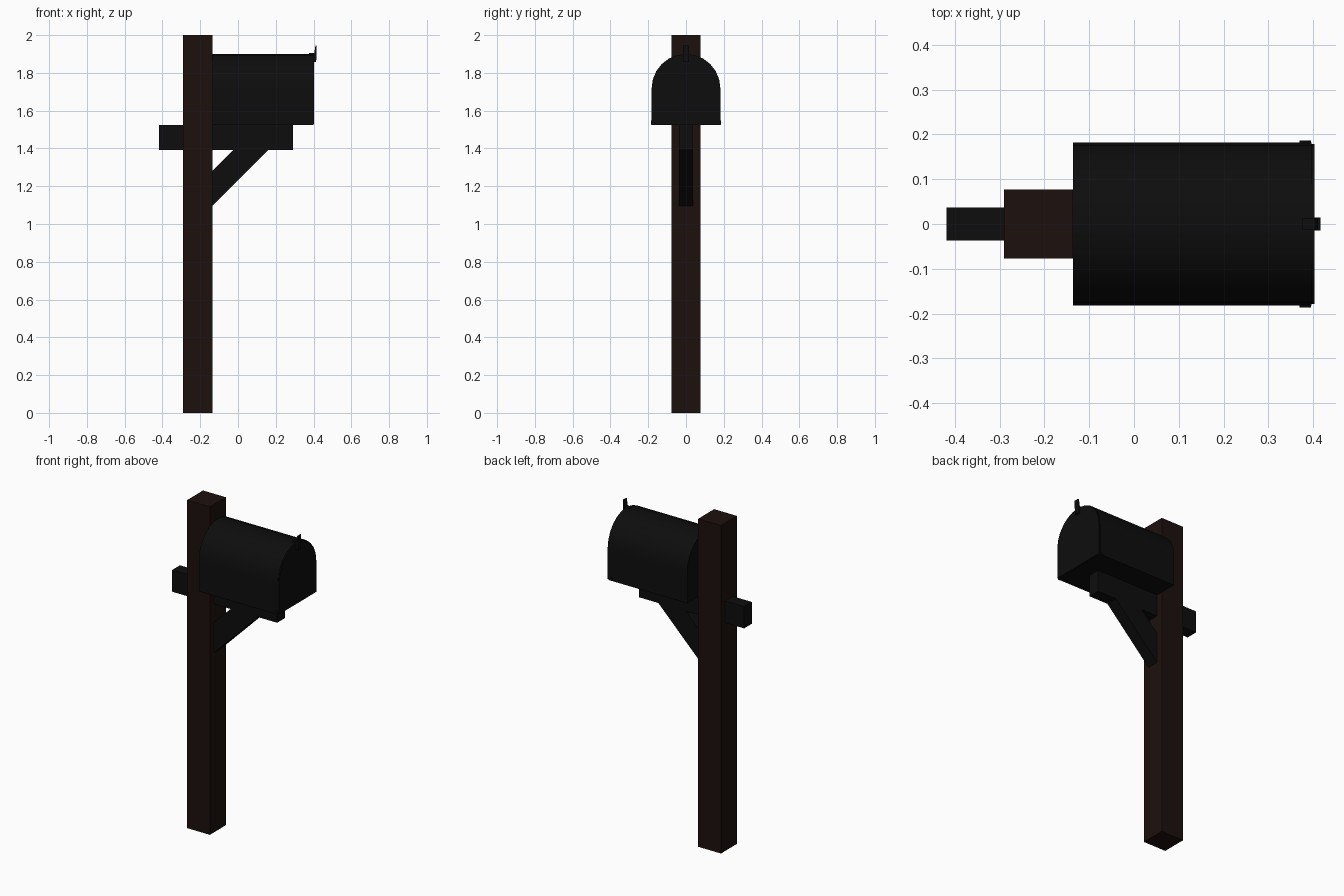
import bpy, bmesh, math
from mathutils import Vector

if "Cube" in bpy.data.objects:
    bpy.data.objects.remove(bpy.data.objects["Cube"])


def material(name, rgb):
    m = bpy.data.materials.new(name)
    m.diffuse_color = (*rgb, 1)
    m.use_nodes = True
    m.node_tree.nodes["Principled BSDF"].inputs["Base Color"].default_value = m.diffuse_color
    return m


WOOD = material("dark_wood", (0.012, 0.005, 0.004))
BLACK = material("black_paint", (0.004, 0.004, 0.004))


def prism(name, points, direction, mat):
    """Extrude a closed 3D outline along a direction."""
    bm = bmesh.new()
    face = bm.faces.new([bm.verts.new(p) for p in points])
    ext = bmesh.ops.extrude_face_region(bm, geom=[face])
    verts = [g for g in ext["geom"] if isinstance(g, bmesh.types.BMVert)]
    bmesh.ops.translate(bm, verts=verts, vec=Vector(direction))
    bmesh.ops.recalc_face_normals(bm, faces=bm.faces)
    mesh = bpy.data.meshes.new(name)
    bm.to_mesh(mesh)
    bm.free()
    mesh.materials.append(mat)
    ob = bpy.data.objects.new(name, mesh)
    bpy.context.collection.objects.link(ob)
    return ob


def side_prism(name, xz, half_y, mat):
    return prism(name, [(x, -half_y, z) for x, z in xz], (0, 2 * half_y, 0), mat)


def box(name, x0, x1, half_y, z0, z1, mat):
    return side_prism(name, [(x0, z0), (x1, z0), (x1, z1), (x0, z1)], half_y, mat)


def arch(name, x0, x1, r, z0, zc, segments=12):
    """Mailbox section: straight sides under a half circle."""
    pts = [(x0, -r, z0), (x0, r, z0)]
    for i in range(segments + 1):
        a = math.pi * i / segments
        pts.append((x0, r * math.cos(a), zc + r * math.sin(a)))
    ob = prism(name, pts, (x1 - x0, 0, 0), BLACK)
    bpy.context.view_layer.objects.active = ob
    ob.select_set(True)
    bpy.ops.object.shade_smooth_by_angle(angle=math.radians(30))
    ob.select_set(False)
    return ob


# Wooden post, cross arm and diagonal brace
box("post", -0.29, -0.136, 0.077, 0, 2, WOOD)
box("cross_arm", -0.418, 0.29, 0.037, 1.392, 1.525, BLACK)
side_prism("brace", [(-0.136, 1.095), (0.161, 1.392), (-0.024, 1.392), (-0.136, 1.28)],
           0.037, BLACK)

# Mailbox body and door
arch("mailbox_body", -0.136, 0.396, 0.182, 1.525, 1.718)
arch("mailbox_door", 0.396, 0.403, 0.179, 1.528, 1.718)

# Hinge pins at the lower door corners
for side, name in ((1, "left"), (-1, "right")):
    pts = [(0.382 + 0.013 * math.cos(a), side * 0.178, 1.537 + 0.011 * math.sin(a))
           for a in (math.tau * i / 12 for i in range(12))]
    prism("hinge_pin_" + name, pts, (0, side * 0.008, 0), BLACK)

# Door pull and the latch behind it
side_prism("door_pull", [(0.403, 1.858), (0.414, 1.858), (0.416, 1.945),
                         (0.410, 1.945), (0.403, 1.90)], 0.015, BLACK)
box("latch", 0.376, 0.405, 0.012, 1.892, 1.904, BLACK)
